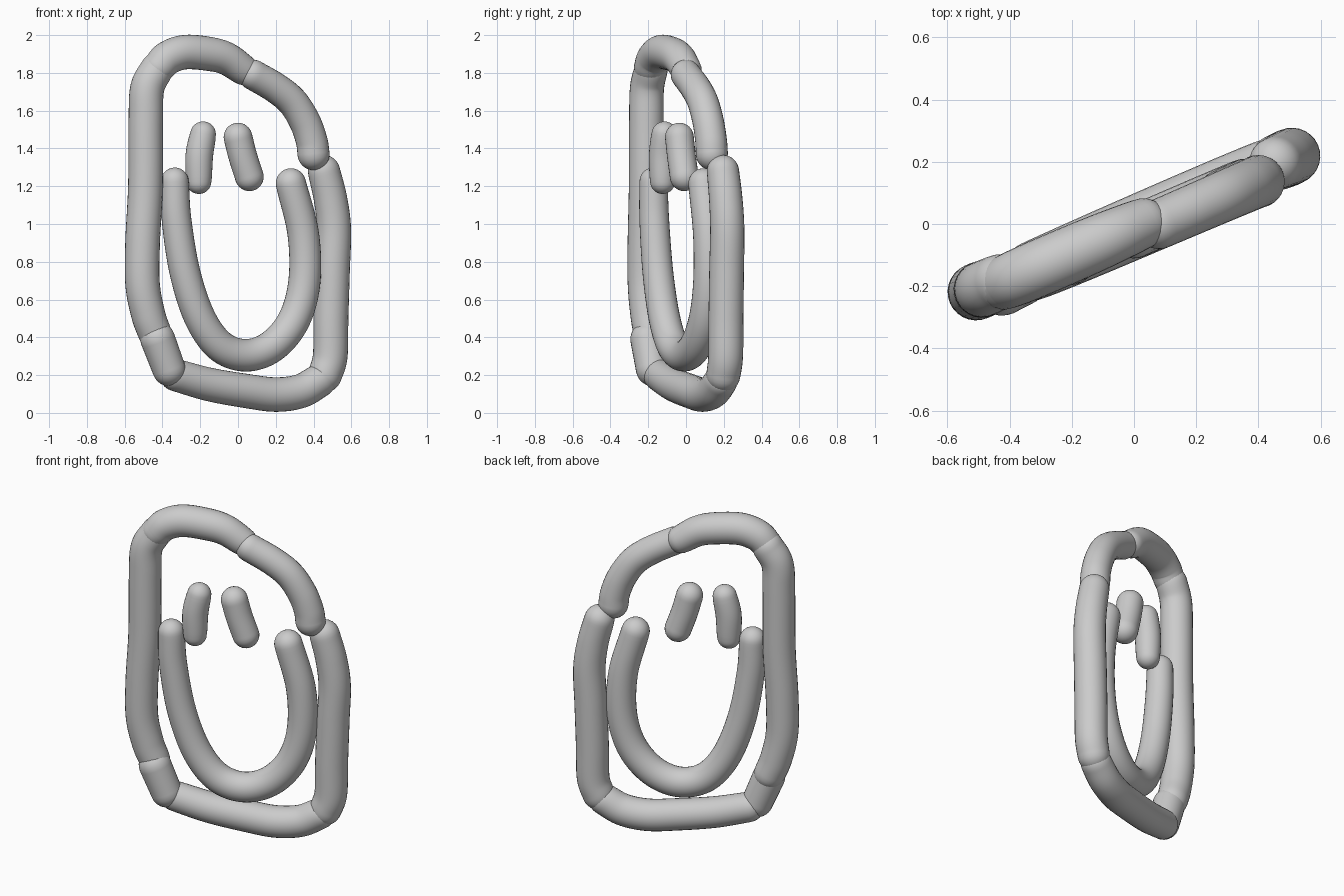
import bpy, bmesh
from math import sin, cos, pi
from mathutils import Vector

if "Cube" in bpy.data.objects:
    bpy.data.objects.remove(bpy.data.objects["Cube"])

SLOPE = 0.43                                  # everything lies in an upright plane y = SLOPE * x
NORMAL = Vector((-SLOPE, 1, 0)).normalized()
SIDES, STEPS, CAP = 28, 10, 7


def smooth_path(pts):
    """Catmull-Rom samples through the control points."""
    p = [pts[0] * 2 - pts[1]] + pts + [pts[-1] * 2 - pts[-2]]
    out = []
    for i in range(1, len(p) - 2):
        a, b, c, d = p[i - 1:i + 3]
        for s in range(STEPS):
            t = s / STEPS
            out.append(0.5 * (2 * b + (c - a) * t + (2 * a - 5 * b + 4 * c - d) * t * t
                              + (3 * b - a - 3 * c + d) * t ** 3))
    return out + [pts[-1]]


def stroke(name, xz, r0, r1=None, forward=0.0, mid=None):
    """Round-ended tube through (x, z) points; radius runs r0 -> mid -> r1."""
    r1 = r1 or r0
    mid = mid or (r0 + r1) / 2
    path = smooth_path([Vector((x, SLOPE * x - forward, z)) for x, z in xz])
    n = len(path)
    rings = []
    for i, c in enumerate(path):
        tan = (path[min(i + 1, n - 1)] - path[max(i - 1, 0)]).normalized()
        u = i / (n - 1)
        base = r0 + (r1 - r0) * u
        r = base + (mid - (r0 + r1) / 2) * sin(pi * u) ** 0.7
        rings.append((c, tan, r))
    # hemispherical end rings
    c, t, r = rings[0]
    start = [(c - t * r * cos(a), t, r * sin(a)) for a in [pi / 2 * k / CAP for k in range(1, CAP)]]
    e, te, re = rings[-1]
    end = [(e + te * re * sin(a), te, re * cos(a)) for a in [pi / 2 * k / CAP for k in range(1, CAP)]]
    tips = (c - t * r, e + te * re)

    bm = bmesh.new()
    loops = []
    for c, t, r in start + rings + end:
        side = t.cross(NORMAL).normalized()
        up = side.cross(t)
        loops.append([bm.verts.new(c + (side * cos(a) + up * sin(a)) * r)
                      for a in [2 * pi * k / SIDES for k in range(SIDES)]])
    for a, b in zip(loops, loops[1:]):
        for k in range(SIDES):
            j = (k + 1) % SIDES
            bm.faces.new((a[k], a[j], b[j], b[k]))
    for tip, loop in zip(tips, (loops[0], loops[-1])):
        v = bm.verts.new(tip)
        for k in range(SIDES):
            bm.faces.new((v, loop[k], loop[(k + 1) % SIDES]))
    bmesh.ops.recalc_face_normals(bm, faces=bm.faces)
    for f in bm.faces:
        f.smooth = True
    me = bpy.data.meshes.new(name)
    bm.to_mesh(me)
    bm.free()
    bpy.context.collection.objects.link(bpy.data.objects.new(name, me))


# outer frame, one rolled piece per stroke
stroke("frame_left", [(-0.43, 1.82), (-0.48, 1.72), (-0.488, 1.55), (-0.49, 1.2), (-0.505, 0.9),
                      (-0.505, 0.68), (-0.475, 0.52), (-0.44, 0.42)], 0.088, 0.088, mid=0.092)
stroke("frame_lower_left", [(-0.425, 0.39), (-0.395, 0.31), (-0.365, 0.23)], 0.092, 0.088, 0.02)
stroke("frame_bottom", [(-0.33, 0.2), (-0.15, 0.15), (0.05, 0.115), (0.2, 0.097),
                        (0.33, 0.115), (0.43, 0.17)], 0.085, 0.088, mid=0.091)
stroke("frame_right", [(0.46, 0.2), (0.488, 0.3), (0.492, 0.5), (0.5, 0.75), (0.508, 0.97),
                       (0.49, 1.13), (0.455, 1.28)], 0.09, 0.085, mid=0.092)
stroke("frame_upper_right", [(0.08, 1.79), (0.2, 1.72), (0.29, 1.645), (0.355, 1.54),
                             (0.39, 1.44), (0.4, 1.37)], 0.08, 0.085, 0.035)
stroke("frame_top", [(0.03, 1.815), (-0.06, 1.875), (-0.15, 1.9), (-0.28, 1.91),
                     (-0.37, 1.88), (-0.42, 1.83)], 0.08, 0.085, 0.01, mid=0.091)

# smile
stroke("mouth", [(-0.335, 1.225), (-0.325, 1.02), (-0.28, 0.74), (-0.2, 0.5), (-0.09, 0.35),
                 (0.05, 0.305), (0.19, 0.36), (0.3, 0.5), (0.352, 0.7), (0.345, 0.95),
                 (0.28, 1.215)], 0.074, 0.08, 0.028, mid=0.086)

# eyes
stroke("eye_left", [(-0.185, 1.475), (-0.205, 1.36), (-0.207, 1.225)], 0.068, 0.066, 0.035, mid=0.073)
stroke("eye_right", [(0.0, 1.46), (0.025, 1.36), (0.06, 1.25)], 0.076, 0.076, 0.035)
